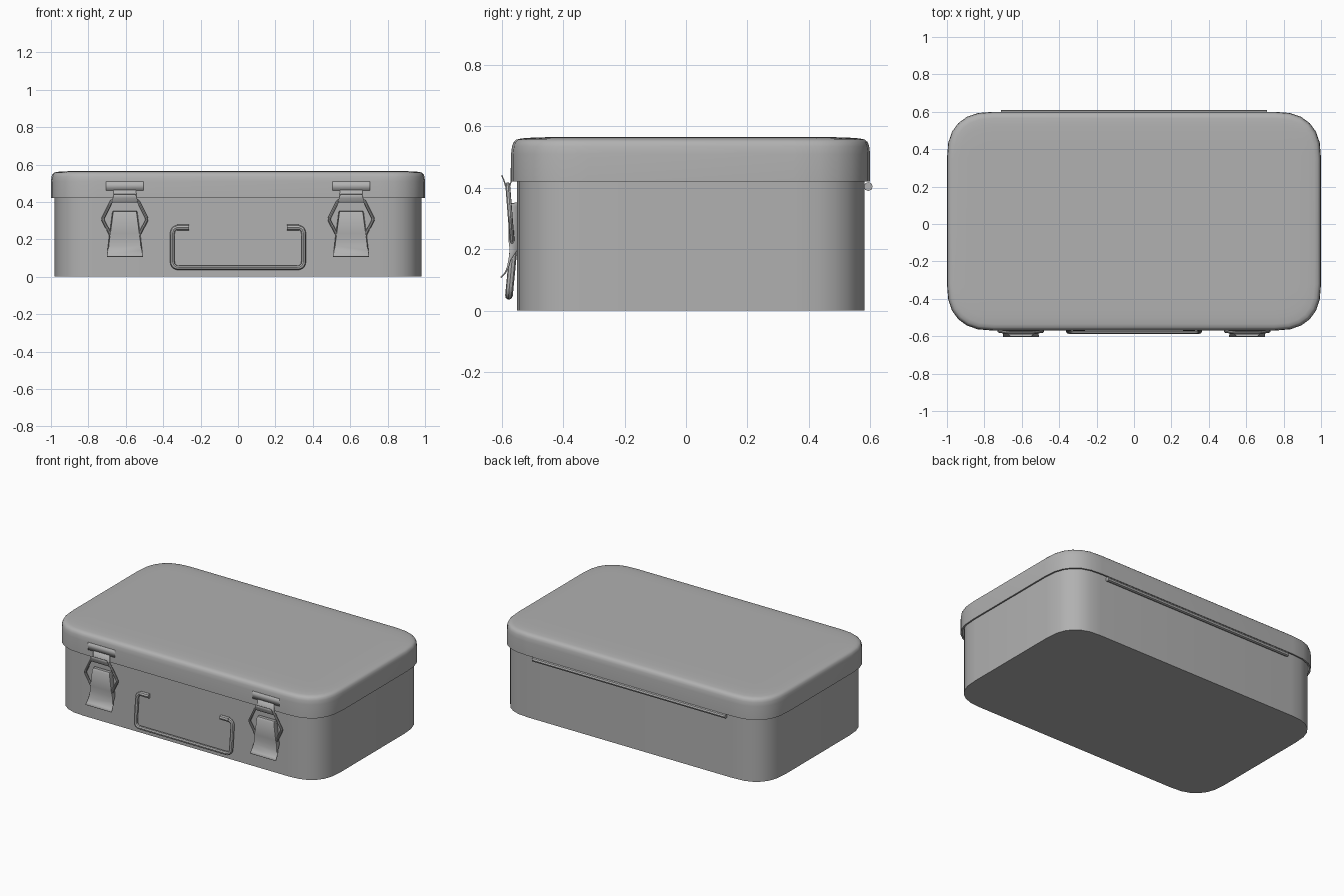
import bpy, bmesh, math
from mathutils import Vector

if "Cube" in bpy.data.objects:
    bpy.data.objects.remove(bpy.data.objects["Cube"])

LATCH_X = 0.605

# Dark grey metal
metal = bpy.data.materials.new("grey_metal")
metal.diffuse_color = (0.44, 0.44, 0.44, 1)
metal.use_nodes = True
metal.node_tree.nodes["Principled BSDF"].inputs["Base Color"].default_value = metal.diffuse_color


def smooth(ob):
    bpy.ops.object.select_all(action='DESELECT')
    ob.select_set(True)
    bpy.context.view_layer.objects.active = ob
    bpy.ops.object.shade_smooth_by_angle(angle=math.radians(35))


def finish(name, bm, solid=0, mirror=False):
    bmesh.ops.recalc_face_normals(bm, faces=bm.faces)
    me = bpy.data.meshes.new(name)
    bm.to_mesh(me)
    bm.free()
    me.materials.append(metal)
    ob = bpy.data.objects.new(name, me)
    bpy.context.collection.objects.link(ob)
    smooth(ob)
    if solid:
        m = ob.modifiers.new("thickness", 'SOLIDIFY')
        m.thickness = solid
        m.offset = 0
    if mirror:
        ob.modifiers.new("mirror", 'MIRROR')
    return ob


def tray(name, hx, hy, cy, r, rings, seg=6, power=0.8):
    """Stack of soft-cornered rectangles given as (inset, z), capped at both ends."""
    bm = bmesh.new()
    loops = []
    for inset, z in rings:
        loop = []
        for k, (sx, sy) in enumerate([(1, 1), (-1, 1), (-1, -1), (1, -1)]):
            for i in range(seg + 1):
                a = math.pi / 2 * (i if k % 2 == 0 else seg - i) / seg
                c, s = max(math.cos(a), 0) ** power, max(math.sin(a), 0) ** power
                loop.append(bm.verts.new((sx * (hx - r + (r - inset) * c),
                                          cy + sy * (hy - r + (r - inset) * s), z)))
        loops.append(loop)
    n = len(loops[0])
    for a, b in zip(loops, loops[1:]):
        for i in range(n):
            j = (i + 1) % n
            bm.faces.new((a[i], a[j], b[j], b[i]))
    bm.faces.new(loops[0])
    bm.faces.new(loops[-1])
    return finish(name, bm)


def channel(name, rows, thick):
    """Bent sheet with folded sides; rows are (y, z, half width, fold depth)."""
    bm = bmesh.new()
    prev = None
    for y, z, w, d in rows:
        cur = [bm.verts.new((LATCH_X + x, yy, z)) for x, yy in
               [(-w, y + d), (-w + 0.004, y), (w - 0.004, y), (w, y + d)]]
        if prev:
            for i in range(3):
                bm.faces.new((prev[i], prev[i + 1], cur[i + 1], cur[i]))
        prev = cur
    return finish(name, bm, thick, True)


def wire(name, pts, radius, fillet, cyclic=False, mirror=False):
    """Round wire through pts with filleted corners."""
    pts = [Vector(p) for p in pts]
    n, path = len(pts), []
    for i, p in enumerate(pts):
        if not cyclic and i in (0, n - 1):
            path.append(p)
            continue
        a = p + (pts[i - 1] - p).normalized() * fillet
        b = p + (pts[(i + 1) % n] - p).normalized() * fillet
        for k in range(6):
            t = k / 5
            path.append(a * (1 - t) ** 2 + p * 2 * t * (1 - t) + b * t * t)
    cu = bpy.data.curves.new(name, 'CURVE')
    cu.dimensions = '3D'
    cu.bevel_depth = radius
    cu.bevel_resolution = 2
    cu.use_fill_caps = True
    cu.materials.append(metal)
    sp = cu.splines.new('POLY')
    sp.points.add(len(path) - 1)
    for q, p in zip(sp.points, path):
        q.co = (*p, 1)
    sp.use_cyclic_u = cyclic
    ob = bpy.data.objects.new(name, cu)
    bpy.context.collection.objects.link(ob)
    bpy.ops.object.select_all(action='DESELECT')
    ob.select_set(True)
    bpy.context.view_layer.objects.active = ob
    bpy.ops.object.convert(target='MESH')
    ob = bpy.context.view_layer.objects.active
    smooth(ob)
    if mirror:
        ob.modifiers.new("mirror", 'MIRROR')
    return ob


# Hollow box body and overlapping lid
tray("box_body", 0.98, 0.566, 0.016, 0.23,
     [(0.01, 0.01), (0.01, 0.46), (0, 0.46), (0, 0)])
tray("lid", 1.0, 0.585, 0.015, 0.25,
     [(0.01, 0.55), (0.01, 0.42), (0, 0.42), (0, 0.51), (0.003, 0.535), (0.008, 0.549),
      (0.017, 0.557), (0.035, 0.561), (0.07, 0.5635), (0.12, 0.565), (0.2, 0.565)])

# Rear hinge pin
wire("hinge", [(-0.71, 0.594, 0.404), (0.71, 0.594, 0.404)], 0.0145, 0)

# Carrying handle and its pivot sleeves
top, low = (-0.556, 0.264), (-0.577, 0.048)
wire("handle", [(-0.27, *top), (-0.351, *top), (-0.351, *low),
                (0.351, *low), (0.351, *top), (0.27, *top)], 0.0125, 0.036)
wire("handle_sleeve", [(0.262, *top), (0.325, *top)], 0.0155, 0, mirror=True)

# Latches: lid plate, catch hook, wire link, lever
channel("latch_lid_plate", [(-0.5703, 0.51, 0.1, 0.0005), (-0.5703, 0.46, 0.1, 0.0005)], 0.0015)
channel("latch_hook", [(-0.5703, 0.465, 0.06, 0.0005), (-0.571, 0.418, 0.062, 0.001),
                       (-0.576, 0.404, 0.068, 0.001), (-0.583, 0.398, 0.07, 0.001),
                       (-0.589, 0.407, 0.069, 0.001), (-0.593, 0.422, 0.064, 0.001),
                       (-0.601, 0.441, 0.058, 0.001)], 0.003)
wire("latch_link", [(LATCH_X + x, y, z) for x, y, z in
                    [(-0.068, -0.581, 0.41), (0.068, -0.581, 0.41), (0.12, -0.573, 0.307),
                     (0.069, -0.565, 0.211), (-0.069, -0.565, 0.211), (-0.12, -0.573, 0.307)]],
     0.008, 0.012, cyclic=True, mirror=True)
channel("latch_lever", [(-0.553, 0.35, 0.062, 0.004), (-0.570, 0.348, 0.064, 0.02),
                        (-0.577, 0.338, 0.066, 0.027), (-0.577, 0.23, 0.08, 0.027),
                        (-0.573, 0.195, 0.085, 0.022), (-0.577, 0.165, 0.088, 0.006),
                        (-0.582, 0.14, 0.092, 0.003), (-0.591, 0.12, 0.095, 0.001),
                        (-0.604, 0.108, 0.096, 0.001)], 0.004)
# Base plate that holds each lever to the body
channel("latch_base", [(-0.554, 0.33, 0.05, 0.004), (-0.554, 0.18, 0.05, 0.004)], 0.004)
